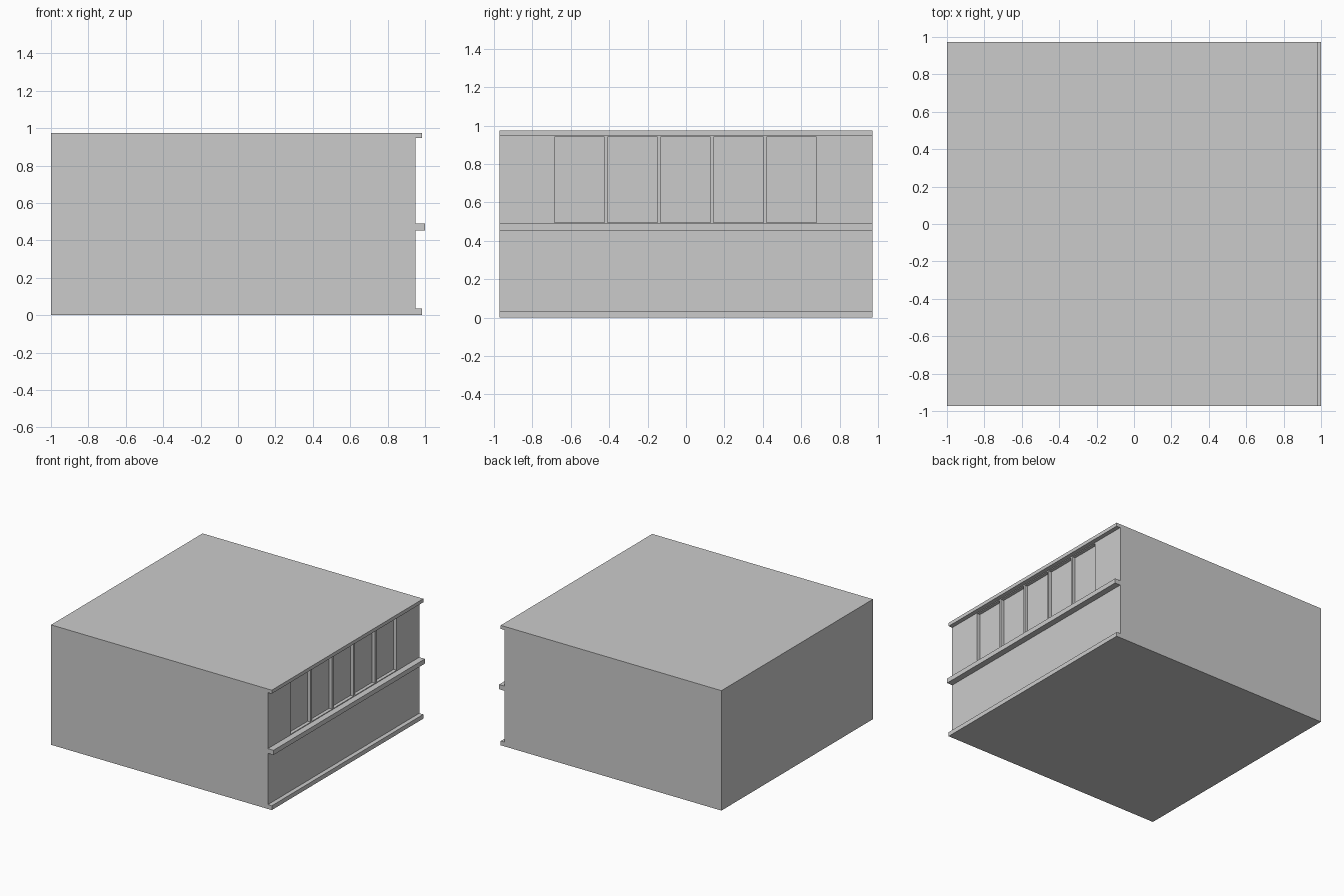
import bpy

if "Cube" in bpy.data.objects:
    bpy.data.objects.remove(bpy.data.objects["Cube"])

DEPTH = 1.946          # building length along y
FACE_X = 0.95          # plane of the window wall


def box(name, x0, x1, y0, y1, z0, z1):
    bpy.ops.mesh.primitive_cube_add(size=1)
    ob = bpy.context.object
    ob.name = name
    ob.location = ((x0 + x1) / 2, (y0 + y1) / 2, (z0 + z1) / 2)
    ob.scale = (x1 - x0, y1 - y0, z1 - z0)
    bpy.ops.object.transform_apply(location=True, rotation=False, scale=True)
    return ob


# Main block
h = DEPTH / 2
body = box("building_block", -1, FACE_X, -h, h, 0, 0.975)

# Row of five recessed windows, cut into the upper storey
RECESS, WIDTH, PITCH = 0.027, 0.261, 0.276
for i in range(5):
    yc = (i - 2) * PITCH - 0.002
    cutter = box("window_cutter", FACE_X - RECESS, FACE_X + 0.1,
                 yc - WIDTH / 2, yc + WIDTH / 2, 0.496, 0.94)
    cutter.hide_render = True
    mod = body.modifiers.new("window", 'BOOLEAN')
    mod.operation = 'DIFFERENCE'
    mod.solver = 'EXACT'
    mod.object = cutter
    bpy.context.view_layer.objects.active = body
    bpy.ops.object.modifier_apply(modifier=mod.name)
    bpy.data.objects.remove(cutter, do_unlink=True)

# Horizontal trim bands along the window wall
for name, x1, z0, z1 in (("base_trim", 0.985, 0, 0.035),
                         ("middle_ledge", 1.0, 0.452, 0.49),
                         ("roof_trim", 0.985, 0.946, 0.975)):
    box(name, FACE_X, x1, -h, h, z0, z1)
